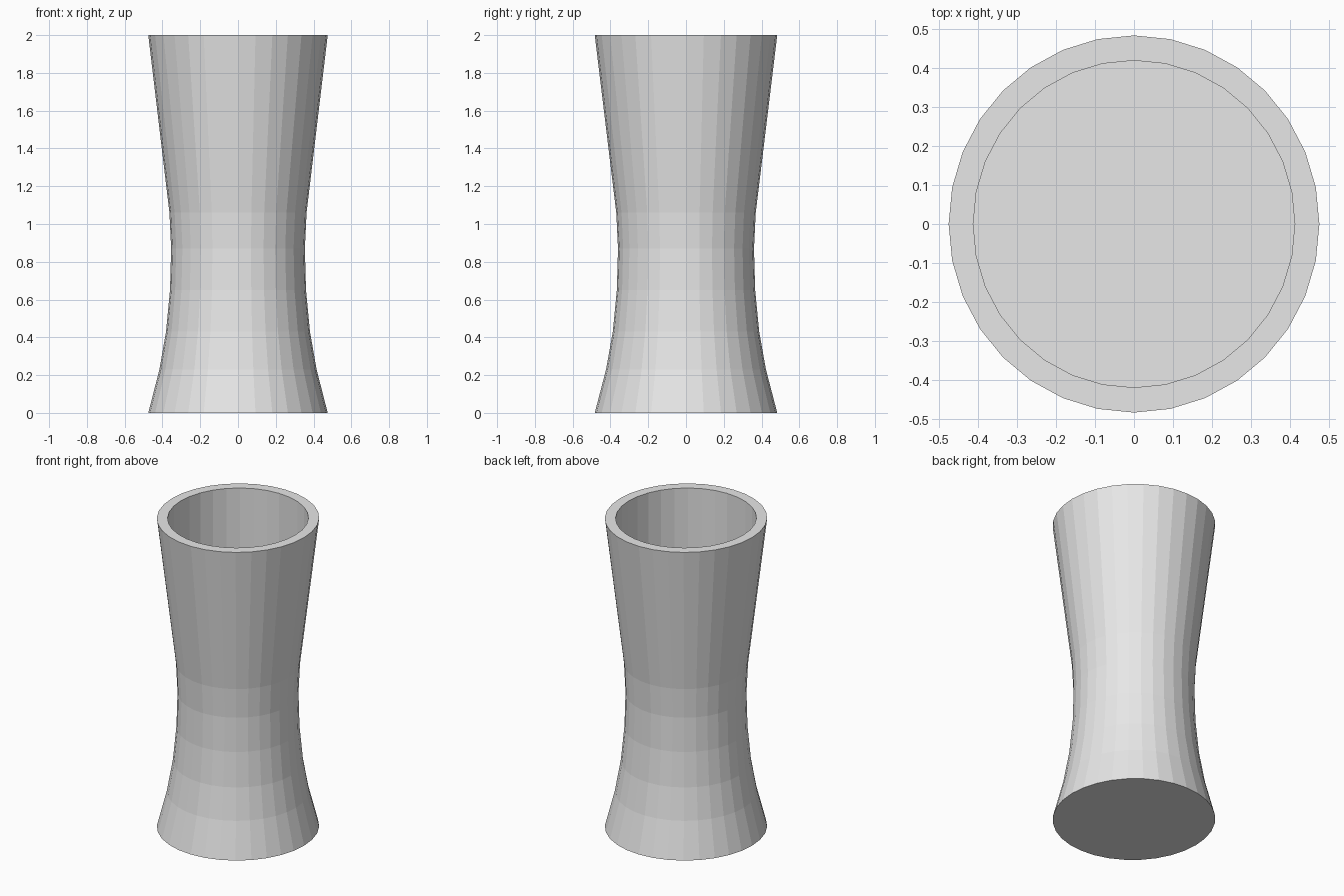
import bpy
import bmesh
from math import cos, sin, tau

cube = bpy.data.objects.get("Cube")
if cube:
    bpy.data.objects.remove(cube, do_unlink=True)

SIDES = 32
STRETCH = 1.017  # slightly deeper than wide

# Flat grey material
grey = bpy.data.materials.new("plain_grey")
grey.use_nodes = True
colour = (0.8, 0.8, 0.8, 1)
grey.diffuse_color = colour
grey.node_tree.nodes["Principled BSDF"].inputs["Base Color"].default_value = colour

# Outer wall from base to rim, then the straight-sided well: (radius, height)
profile = [(0.475, 0), (0.416, 0.23), (0.381, 0.43), (0.36, 0.65), (0.354, 0.87),
           (0.363, 1.06), (0.475, 2), (0.412, 2), (0.412, 1.57)]

bm = bmesh.new()
rings = [[bm.verts.new((r * cos(tau * i / SIDES), r * STRETCH * sin(tau * i / SIDES), z))
          for i in range(SIDES)] for r, z in profile]

# Walls and rim
for low, high in zip(rings, rings[1:]):
    for i in range(SIDES):
        j = (i + 1) % SIDES
        bm.faces.new((low[i], low[j], high[j], high[i]))

# Base and well floor
bm.faces.new(rings[0][::-1])
bm.faces.new(rings[-1])
bmesh.ops.recalc_face_normals(bm, faces=bm.faces[:])

mesh = bpy.data.meshes.new("vase_body")
bm.to_mesh(mesh)
bm.free()
mesh.materials.append(grey)
vase = bpy.data.objects.new("vase_body", mesh)
bpy.context.collection.objects.link(vase)
